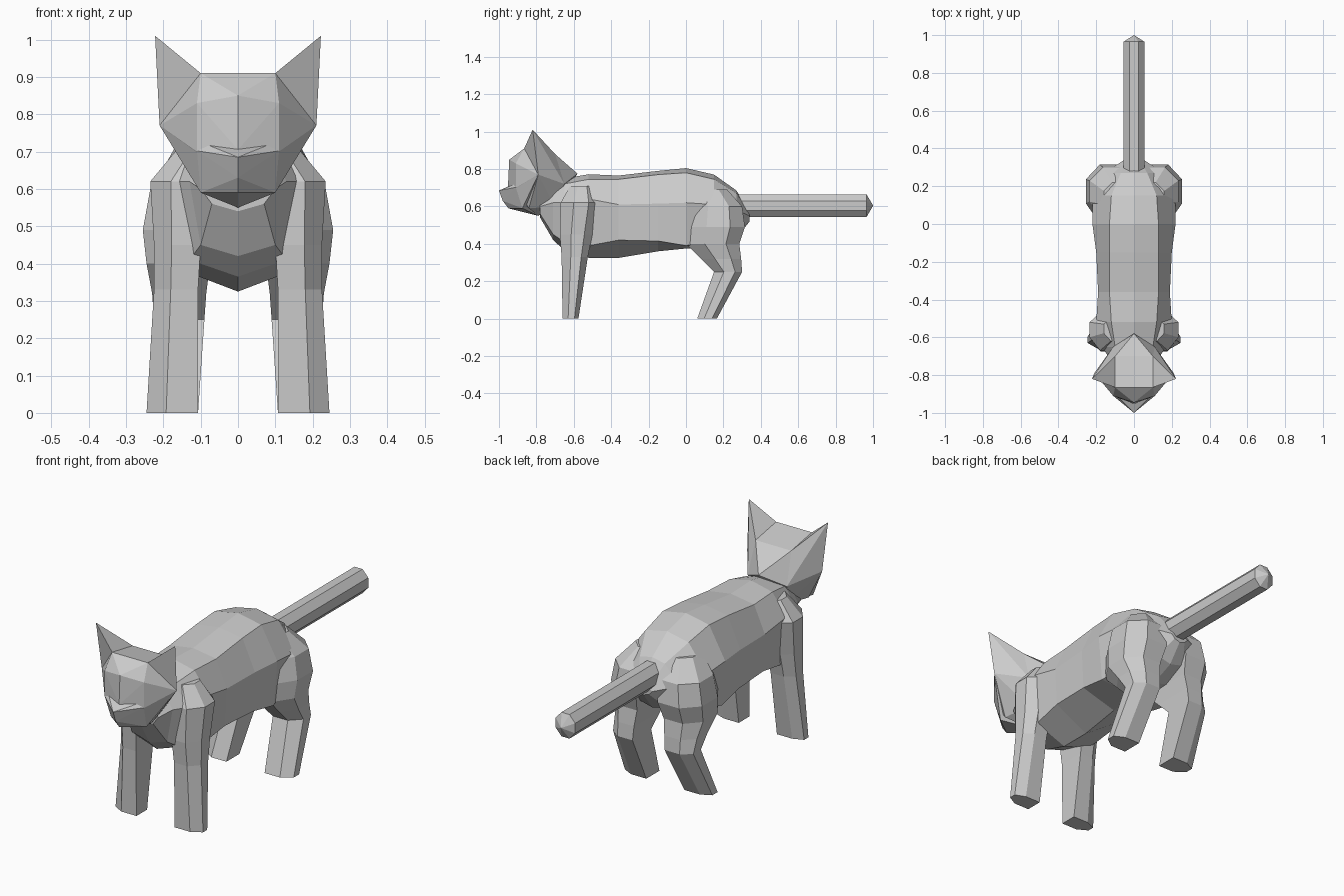
import bpy, bmesh, math

if "Cube" in bpy.data.objects:
    bpy.data.objects.remove(bpy.data.objects["Cube"])


def finish(name, bm, mirror=False):
    bmesh.ops.recalc_face_normals(bm, faces=bm.faces)
    me = bpy.data.meshes.new(name)
    bm.to_mesh(me)
    bm.free()
    ob = bpy.data.objects.new(name, me)
    bpy.context.collection.objects.link(ob)
    if mirror:
        ob.modifiers.new("Mirror", 'MIRROR').use_clip = False
    return ob


def loft(name, rings, mirror=False):
    """Skin equal-length rings of points and cap both ends."""
    bm = bmesh.new()
    loops = [[bm.verts.new(p) for p in r] for r in rings]
    n = len(loops[0])
    for a, b in zip(loops, loops[1:]):
        for i in range(n):
            j = (i + 1) % n
            bm.faces.new((a[i], a[j], b[j], b[i]))
    bm.faces.new(loops[0])
    bm.faces.new(loops[-1])
    return finish(name, bm, mirror)


def hull(name, points, symmetric=True, mirror=False):
    """Faceted solid around a few corner points."""
    bm = bmesh.new()
    pts = set(points)
    if symmetric:
        pts |= {(-x if x else 0, y, z) for x, y, z in points}
    for p in sorted(pts):
        bm.verts.new(p)
    bmesh.ops.convex_hull(bm, input=bm.verts[:])
    bmesh.ops.delete(bm, geom=[v for v in bm.verts if not v.link_faces], context='VERTS')
    return finish(name, bm, mirror)


# Body: y, top z, shoulder (x, z), flank (x, z), belly edge (x, z), bottom z
sections = [
    (-.78, .66, .06, .65, .10, .60, .07, .56, .54),
    (-.71, .73, .08, .71, .13, .62, .10, .45, .42),
    (-.65, .75, .10, .72, .17, .62, .13, .41, .365),
    (-.52, .772, .12, .745, .20, .64, .17, .39, .325),
    (-.36, .765, .13, .745, .19, .61, .18, .42, .325),
    (-.15, .79, .13, .77, .20, .615, .19, .415, .36),
    (0, .805, .13, .78, .22, .62, .20, .39, .375),
    (.15, .77, .12, .745, .22, .61, .16, .42, .38),
    (.27, .685, .07, .67, .16, .58, .08, .45, .43),
    (.34, .57, .03, .56, .05, .55, .03, .53, .52),
]
rings = []
for y, top, *half, bottom in sections:
    side = list(zip(half[0::2], half[1::2]))
    prof = [(0, top)] + side + [(0, bottom)] + [(-x, z) for x, z in reversed(side)]
    rings.append([(x, y, z) for x, z in prof])
loft("body", rings)


# Legs: six-sided slices given as z, front y, back y, inner x, outer x
def leg(name, slices):
    shape = [(0, 0), (.62, 0), (1, .35), (1, .75), (.62, 1), (0, 1)]
    loft(name, [[(x0 + (x1 - x0) * u, y0 + (y1 - y0) * v, z) for u, v in shape]
                for z, y0, y1, x0, x1 in slices], mirror=True)


leg("front_leg", [
    (0, -.66, -.575, .107, .245),
    (.33, -.665, -.525, .107, .225),
    (.45, -.675, -.50, .10, .225),
    (.62, -.67, -.47, .09, .235),
    (.71, -.62, -.50, .06, .16),
])
leg("hind_leg", [
    (0, .06, .165, .107, .245),
    (.25, .15, .30, .09, .225),
    (.32, .08, .295, .085, .23),
    (.40, 0, .285, .075, .245),
    (.49, 0, .315, .06, .255),
    (.60, .02, .30, .05, .235),
    (.69, .04, .22, .04, .16),
])

# Tail: eight-sided bar with a pointed tip
bar = [(math.sin(a) * .059, math.cos(a) * .066)
       for a in (math.radians(22.5 + 45 * i) for i in range(8))]
loft("tail", [[(x * s, y, .604 + z * s) for x, z in bar]
              for y, s in ((.24, 1), (.965, 1), (1, .02))])

# Head, muzzle and ears
cheek, crown, nape = (.21, -.79, .77), (.10, -.865, .91), (.10, -.70, .88)
neck = (.11, -.65, .72)
hull("head", [cheek, crown, nape, neck, (0, -.58, .775), (0, -.945, .85),
              (.11, -.91, .83), (0, -.952, .705), (.11, -.91, .70),
              (.10, -.84, .59), (0, -.79, .55), (.07, -.70, .60)])
hull("muzzle", [cheek, (0, -1, .685), (0, -.952, .706), (.11, -.91, .702),
                (0, -.98, .63), (0, -.95, .59), (.10, -.875, .59), (0, -.79, .55)])
hull("ear", [(.222, -.82, 1.01), crown, cheek, nape, neck],
     symmetric=False, mirror=True)
